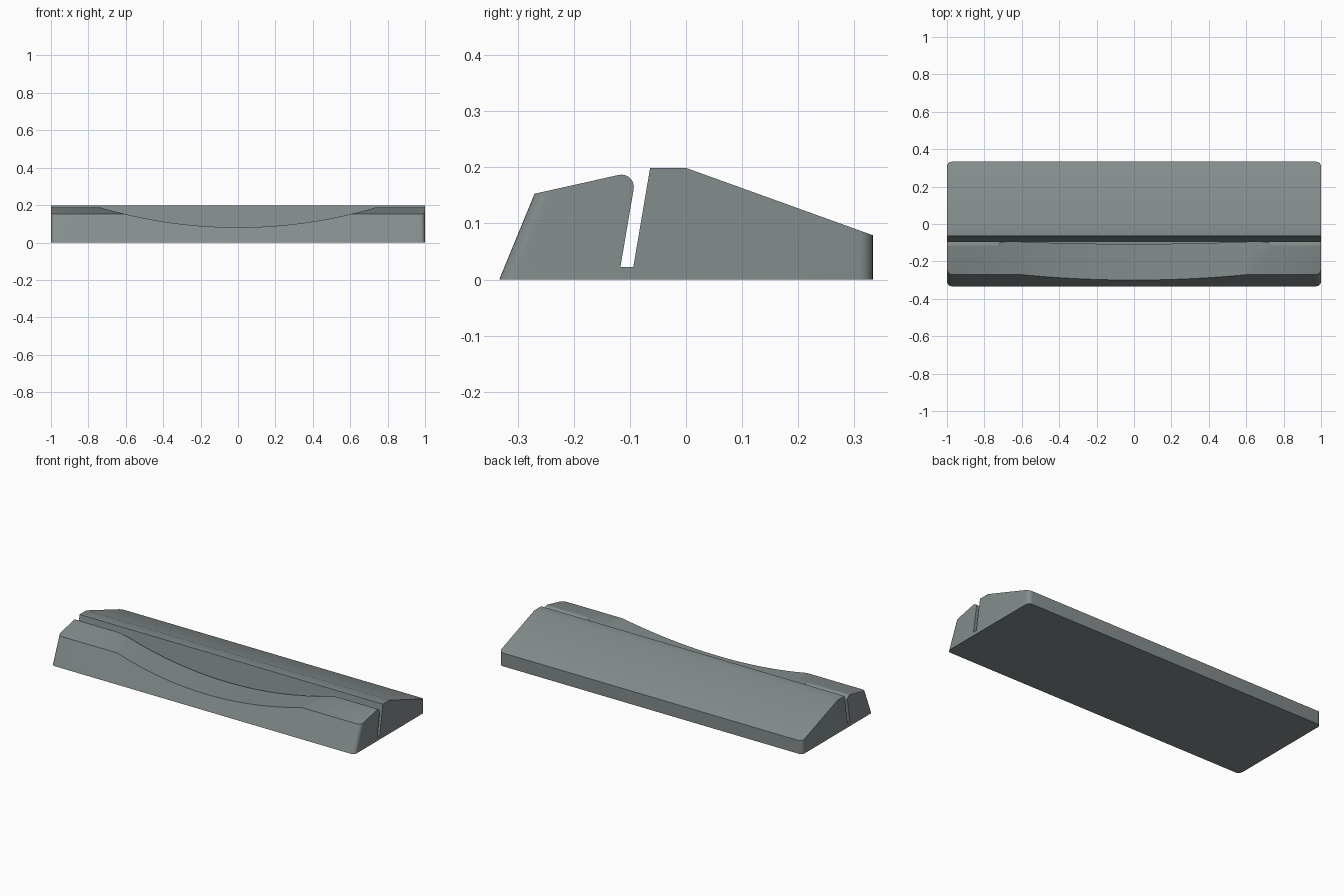
import bpy, bmesh, math
from mathutils import Vector

if "Cube" in bpy.data.objects:
    bpy.data.objects.remove(bpy.data.objects["Cube"])

grey = bpy.data.materials.new("slate grey")
grey.diffuse_color = (0.23, 0.265, 0.265, 1)
grey.use_nodes = True
grey.node_tree.nodes["Principled BSDF"].inputs["Base Color"].default_value = grey.diffuse_color


def prism(name, points, direction):
    """Extrude a closed outline along a vector."""
    bm = bmesh.new()
    face = bm.faces.new([bm.verts.new(p) for p in points])
    out = bmesh.ops.extrude_face_region(bm, geom=[face])
    moved = [g for g in out["geom"] if isinstance(g, bmesh.types.BMVert)]
    bmesh.ops.translate(bm, verts=moved, vec=Vector(direction))
    bmesh.ops.recalc_face_normals(bm, faces=bm.faces)
    mesh = bpy.data.meshes.new(name)
    bm.to_mesh(mesh)
    bm.free()
    mesh.materials.append(grey)
    obj = bpy.data.objects.new(name, mesh)
    bpy.context.collection.objects.link(obj)
    return obj


# Side profile: slanted front, rounded lip, leaning slot, sloping back
profile = [(-0.333, 0), (-0.27, 0.153)]
for i in range(9):
    a = math.radians(102.4 - i * 112 / 8)
    profile.append((-0.115 + 0.022 * math.cos(a), 0.165 + 0.022 * math.sin(a)))
profile += [(-0.117, 0.022), (-0.094, 0.022), (-0.064, 0.199), (0, 0.199),
            (0.333, 0.079), (0.333, 0)]
base = prism("stand_body", [(-1, y, z) for y, z in profile], (2, 0, 0))

# Round the four outer corners
bm = bmesh.new()
bm.from_mesh(base.data)
corners = [e for e in bm.edges
           if abs(e.verts[0].co.x - e.verts[1].co.x) < 1e-4
           and abs(e.verts[0].co.z - e.verts[1].co.z) > 0.05
           and all(abs(v.co.y) > 0.26 for v in e.verts)]
bmesh.ops.bevel(bm, geom=corners, offset=0.025, segments=6, profile=0.5,
                affect='EDGES', clamp_overlap=True)
bm.to_mesh(base.data)
bm.free()

# Shallow arc scooped out of the front lip
R, low, half = 2.6, 0.081, 0.9
arc = []
for i in range(49):
    x = -half + 2 * half * i / 48
    arc.append((x, -0.5, low + R - math.sqrt(R * R - x * x)))
arc += [(half, -0.5, 0.4), (-half, -0.5, 0.4)]
cutter = prism("scoop_cutter", arc, (0, 0.4115, 0))
cutter.hide_render = True

cut = base.modifiers.new("scoop", 'BOOLEAN')
cut.operation = 'DIFFERENCE'
cut.solver = 'EXACT'
cut.object = cutter
bpy.context.view_layer.objects.active = base
base.select_set(True)
bpy.ops.object.modifier_apply(modifier=cut.name)
bpy.data.objects.remove(cutter)

# Smooth shading with sharp edges kept
bpy.ops.object.shade_smooth_by_angle(angle=math.radians(30))
